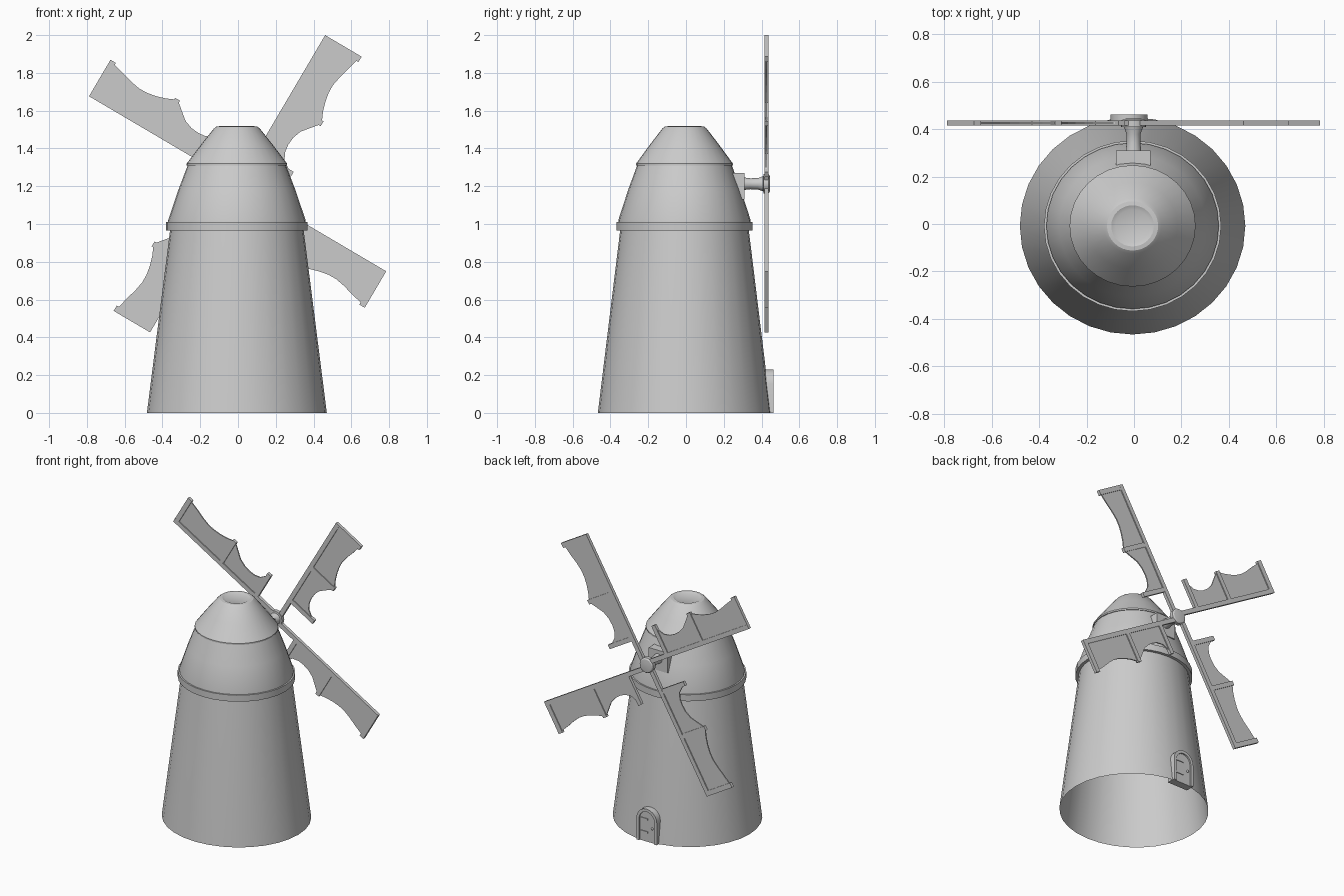
import bpy, bmesh, math
from mathutils import Matrix, Vector

if "Cube" in bpy.data.objects:
    bpy.data.objects.remove(bpy.data.objects["Cube"])

CX, CY = -0.006, -0.008        # tower axis
HUB = Vector((-0.002, 0, 1.213))  # sail pivot


def finish(bm, name, smooth=True, recalc=True):
    if recalc:
        bmesh.ops.recalc_face_normals(bm, faces=bm.faces)
    me = bpy.data.meshes.new(name)
    bm.to_mesh(me)
    bm.free()
    ob = bpy.data.objects.new(name, me)
    bpy.context.collection.objects.link(ob)
    if smooth:
        bpy.ops.object.select_all(action='DESELECT')
        ob.select_set(True)
        bpy.context.view_layer.objects.active = ob
        bpy.ops.object.shade_smooth_by_angle(angle=math.radians(30))
    return ob


def lathe(name, profile, segs, matrix, close_end=False, loop=False):
    """Revolve (radius, height) points around local z."""
    bm = bmesh.new()
    rings = []
    for r, h in profile:
        rings.append([bm.verts.new(matrix @ Vector((r * math.cos(a), r * math.sin(a), h)))
                      for a in (2 * math.pi * i / segs for i in range(segs))])
    pairs = list(zip(rings, rings[1:])) + ([(rings[-1], rings[0])] if loop else [])
    for lo, hi in pairs:
        for i in range(segs):
            j = (i + 1) % segs
            bm.faces.new((lo[i], lo[j], hi[j], hi[i]))
    if close_end:
        bm.faces.new(rings[-1])
    return finish(bm, name, recalc=loop)


def prism(bm, outline, y0, y1):
    """Extrude an (x, z) outline from y0 to y1."""
    a = [bm.verts.new((x, y0, z)) for x, z in outline]
    b = [bm.verts.new((x, y1, z)) for x, z in outline]
    bm.faces.new(a)
    bm.faces.new(b[::-1])
    for i in range(len(a)):
        j = (i + 1) % len(a)
        bm.faces.new((a[i], b[i], b[j], a[j]))


def rect(x0, x1, z0, z1):
    return [(x0, z0), (x1, z0), (x1, z1), (x0, z1)]


# tower body, ring and cap (slightly oval)
oval = Matrix.Translation((CX, CY, 0)) @ Matrix.Diagonal((1, 0.963, 1, 1))
lathe("tower_body", [(0.476, 0), (0.475, 0.01), (0.352, 0.98)], 32, oval)
lathe("tower_ring", [(0.35, 0.965), (0.374, 0.965), (0.374, 1.01), (0.358, 1.01)],
      32, oval, loop=True)
lathe("cap_lower", [(0.364, 0.99), (0.364, 1.02), (0.31, 1.18), (0.255, 1.325)], 32, oval)
lathe("cap_roof", [(0.25, 1.31), (0.266, 1.31), (0.266, 1.32), (0.19, 1.42), (0.122, 1.505),
                   (0.108, 1.516), (0.09, 1.518), (0.072, 1.51)], 32, oval, close_end=True)

# bearing block and axle
bm = bmesh.new()
prism(bm, rect(-0.075, 0.07, 1.13, 1.27), 0.2, 0.31)
finish(bm, "bearing_block", smooth=False)
axle = Matrix.Translation(HUB) @ Matrix.Rotation(-math.pi / 2, 4, 'X')
lathe("axle", [(0.034, 0.3), (0.029, 0.34), (0.03, 0.38), (0.042, 0.415)], 20, axle)
lathe("hub", [(0.03, 0.408), (0.052, 0.41), (0.052, 0.436), (0.044, 0.443), (0.02, 0.446)],
      24, axle, close_end=True)

# sails: u runs along the stock, v across the cloth
scallop = [(0.20, 0.2), (0.234, 0.15), (0.275, 0.131), (0.314, 0.126), (0.36, 0.13),
           (0.407, 0.147), (0.45, 0.182), (0.49, 0.215), (0.515, 0.215), (0.56, 0.195),
           (0.61, 0.18), (0.66, 0.171), (0.705, 0.17), (0.76, 0.18), (0.82, 0.197),
           (0.89, 0.213)]
for k in range(4):
    bm = bmesh.new()
    prism(bm, [(0.19, 0.01), (0.89, 0.01)] + scallop[::-1], 0.422, 0.43)   # cloth
    prism(bm, rect(0.0, 0.913, 0.0, 0.03), 0.415, 0.437)                   # stock
    for u, w in ((0.175, 0.03), (0.486, 0.03), (0.88, 0.033)):             # cross bars
        prism(bm, rect(u, u + w, 0.025, 0.224), 0.4155, 0.4365)
    ang = math.radians(59.5 + 90 * k)
    # flip so that +v lies clockwise of the stock
    m = (Matrix.Translation(HUB) @ Matrix.Rotation(-ang, 4, 'Y')
         @ Matrix.Diagonal((1, 1, -1, 1)))
    bm.transform(m)
    finish(bm, "sail_%d" % (k + 1), smooth=False)

# arched door
DX = -0.021


def arch(w, spring, n=10):
    return [(DX + w * math.cos(math.pi * i / n), spring + w * math.sin(math.pi * i / n))
            for i in range(n + 1)]


outer = [(DX + 0.078, 0.0)] + arch(0.078, 0.153) + [(DX - 0.078, 0.0)]
inner = [(DX + 0.058, 0.0)] + arch(0.058, 0.153) + [(DX - 0.058, 0.0)]
bm = bmesh.new()
loops = [[bm.verts.new((x, y, z)) for x, z in pts]
         for pts, y in ((outer, 0.4), (outer, 0.462), (inner, 0.462), (inner, 0.4))]
for a, b in zip(loops, loops[1:] + loops[:1]):
    for i in range(len(a) - 1):
        bm.faces.new((a[i], a[i + 1], b[i + 1], b[i]))
for side in (0, -1):
    bm.faces.new([l[side] for l in loops])
finish(bm, "door_frame")
bm = bmesh.new()
prism(bm, inner, 0.4, 0.452)
finish(bm, "door_panel", smooth=False)
bm = bmesh.new()
for z in (0.06, 0.15):
    prism(bm, rect(DX - 0.005, DX + 0.055, z, z + 0.011), 0.445, 0.457)
finish(bm, "door_hinges", smooth=False)
bm = bmesh.new()
bmesh.ops.create_uvsphere(bm, u_segments=12, v_segments=8, radius=0.008,
                          matrix=Matrix.Translation((DX - 0.038, 0.455, 0.1)))
finish(bm, "door_knob")
